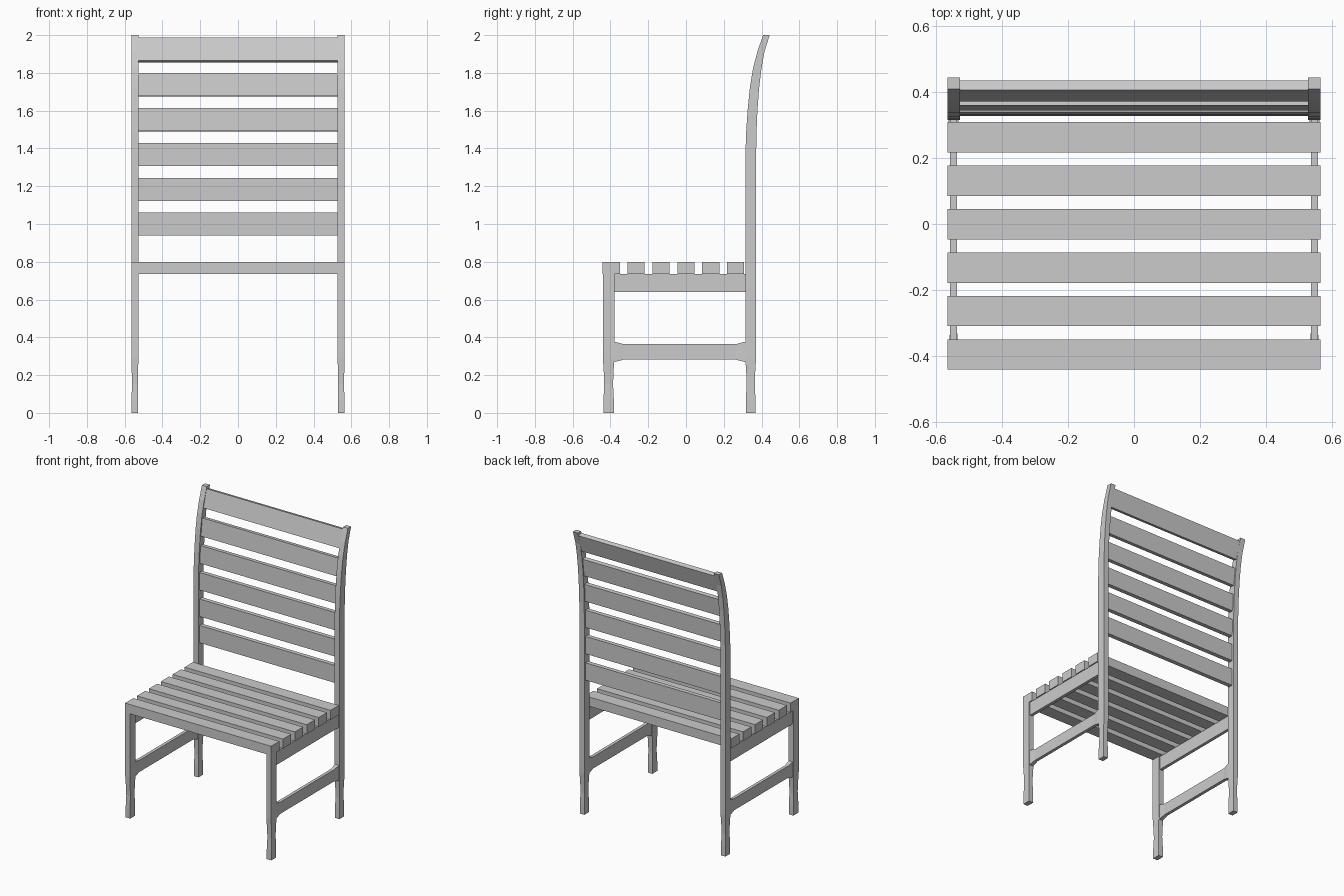
import bpy
import bmesh

cube = bpy.data.objects.get("Cube")
if cube:
    bpy.data.objects.remove(cube, do_unlink=True)

wood = bpy.data.materials.new("light_grey")
GREY = (0.6, 0.6, 0.6, 1)
wood.diffuse_color = GREY
wood.use_nodes = True
wood.node_tree.nodes["Principled BSDF"].inputs["Base Color"].default_value = GREY


def loft(name, rings):
    """Join four-cornered rings into one closed solid."""
    bm = bmesh.new()
    loops = [[bm.verts.new(p) for p in ring] for ring in rings]
    for a, b in zip(loops, loops[1:]):
        for i in range(4):
            j = (i + 1) % 4
            bm.faces.new((a[i], a[j], b[j], b[i]))
    bm.faces.new(loops[0])
    bm.faces.new(loops[-1])
    bmesh.ops.recalc_face_normals(bm, faces=bm.faces)
    mesh = bpy.data.meshes.new(name)
    bm.to_mesh(mesh)
    bm.free()
    mesh.materials.append(wood)
    obj = bpy.data.objects.new(name, mesh)
    bpy.context.collection.objects.link(obj)
    return obj


def upright_ring(x, z, y0, y1, half):
    return [(x - half, y0, z), (x + half, y0, z), (x + half, y1, z), (x - half, y1, z)]


def rail_ring(x, y, z0, z1, half):
    return [(x - half, y, z0), (x + half, y, z0), (x + half, y, z1), (x - half, y, z1)]


def box(name, x0, x1, y0, y1, z0, z1):
    half = (x1 - x0) / 2
    return loft(name, [rail_ring((x0 + x1) / 2, y, z0, z1, half) for y in (y0, y1)])


# Front and back edge of the curved back post: height, front y, back y
CURVE = [(1.34, 0.314, 0.371), (1.48, 0.318, 0.373), (1.6, 0.326, 0.378),
         (1.72, 0.338, 0.387), (1.82, 0.354, 0.399), (1.91, 0.377, 0.415),
         (2.0, 0.408, 0.443)]
# Shared foot shape: height and inset of each side
FOOT = [(0, 0.003), (0.07, 0.003), (0.15, 0.007), (0.21, 0.005), (0.29, 0)]


def post_center(z):
    if z <= CURVE[0][0]:
        return (CURVE[0][1] + CURVE[0][2]) / 2
    for (za, fa, ba), (zb, fb, bb) in zip(CURVE, CURVE[1:]):
        if z <= zb:
            t = (z - za) / (zb - za)
            return (fa + ba + t * (fb + bb - fa - ba)) / 2


def foot_rings(x, y0, y1, half):
    return [upright_ring(x, z, y0 + d, y1 - d, half - d / 2) for z, d in FOOT]


# Legs, side rails and stretchers on both sides
for side, sx in (("left", 1), ("right", -1)):
    x = sx * 0.546
    loft(f"{side}_front_leg", foot_rings(x, -0.44, -0.379, 0.019)
         + [upright_ring(x, 0.735, -0.44, -0.379, 0.019)])
    loft(f"{side}_back_post", foot_rings(x, 0.314, 0.371, 0.019)
         + [upright_ring(x, z, f, b, 0.019) for z, f, b in CURVE])
    box(f"{side}_seat_rail", x - 0.011, x + 0.011, -0.385, 0.32, 0.64, 0.735)
    # Stretcher swells where it meets the legs
    ends = [(-0.382, 0.013, 0.015), (-0.36, 0.008, 0.014), (-0.33, 0, 0.011),
            (0.264, 0, 0.011), (0.294, 0.008, 0.014), (0.316, 0.013, 0.015)]
    loft(f"{side}_stretcher",
         [rail_ring(x, y, 0.282 - g, 0.364 + g, h) for y, g, h in ends])

# Seat slats
for i in range(6):
    y = -0.441 + 0.1316 * i
    box(f"seat_slat_{i + 1}", -0.565, 0.565, y, y + 0.091, 0.735, 0.8)

# Back slats lean with the curve of the posts
for i in range(6):
    z0 = 0.938 + 0.1845 * i
    z1 = z0 + 0.122
    ya, yb = post_center(z0), post_center(z1)
    lean = (yb - ya) / (z1 - z0)
    t = 0.015
    dz = t * lean
    profile = [(ya - t, z0 + dz), (ya + t, z0 - dz), (yb + t, z1 - dz), (yb - t, z1 + dz)]
    loft(f"back_slat_{i + 1}",
         [[(x, y, z) for y, z in profile] for x in (-0.53, 0.53)])
